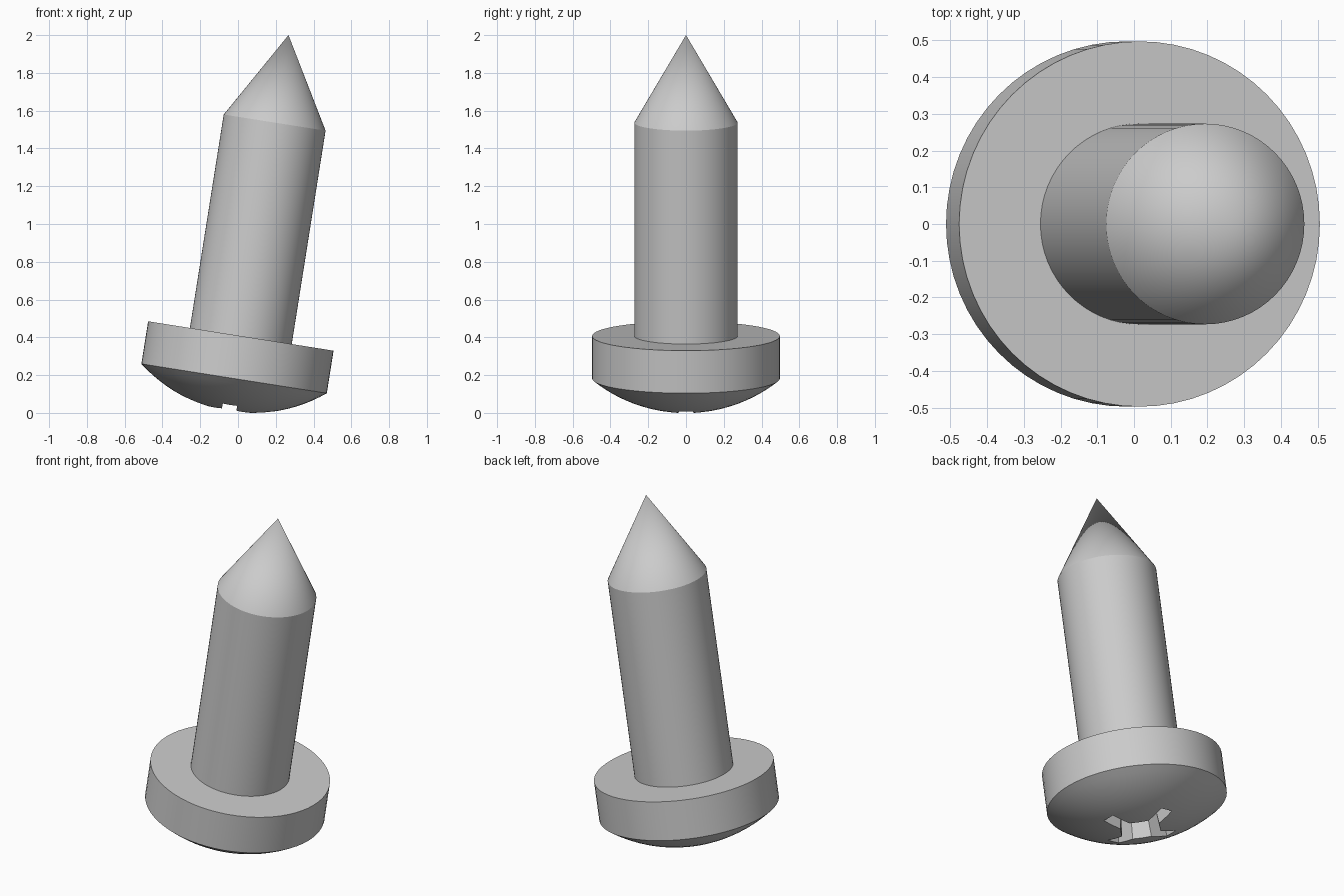
import bpy, bmesh, math
from mathutils import Matrix

if "Cube" in bpy.data.objects:
    bpy.data.objects.remove(bpy.data.objects["Cube"], do_unlink=True)

SIDES = 64
HEAD_R, RIM_H, DOME_H = 0.497, 0.228, 0.175
SHAFT_R, SHAFT_L, TIP_L = 0.273, 1.144, 0.469
# Local origin: centre of the head's flat face, screw leaning towards +x
POSE = Matrix.Translation((0.015, 0, 0.407)) @ Matrix.Rotation(math.radians(9), 4, 'Y')

steel = bpy.data.materials.new("grey steel")
steel.use_nodes = True
GREY = (0.6, 0.6, 0.6, 1)
steel.diffuse_color = GREY
steel.node_tree.nodes["Principled BSDF"].inputs["Base Color"].default_value = GREY


def finish(name, bm):
    bmesh.ops.recalc_face_normals(bm, faces=bm.faces[:])
    mesh = bpy.data.meshes.new(name)
    bm.to_mesh(mesh)
    bm.free()
    mesh.materials.append(steel)
    obj = bpy.data.objects.new(name, mesh)
    obj.matrix_world = POSE
    bpy.context.collection.objects.link(obj)
    return obj


def lathe(name, profile):
    """Spin (radius, height) points around the screw axis."""
    bm = bmesh.new()
    verts = [bm.verts.new((r, 0, z)) for r, z in profile]
    edges = [bm.edges.new(pair) for pair in zip(verts, verts[1:])]
    bmesh.ops.spin(bm, geom=verts + edges, cent=(0, 0, 0), axis=(0, 0, 1),
                   angle=math.tau, steps=SIDES, use_duplicate=False)
    bmesh.ops.remove_doubles(bm, verts=bm.verts[:], dist=0.0001)
    return finish(name, bm)


def smooth(obj):
    bpy.ops.object.select_all(action='DESELECT')
    obj.select_set(True)
    bpy.context.view_layer.objects.active = obj
    bpy.ops.object.shade_smooth_by_angle(angle=math.radians(25))


# Head: straight rim with a shallow spherical dome underneath
ball_r = (HEAD_R ** 2 + DOME_H ** 2) / (2 * DOME_H)
half_arc = math.asin(HEAD_R / ball_r)
RINGS = 12
profile = [(0, 0), (HEAD_R, 0)]
for i in range(RINGS + 1):
    a = half_arc * (1 - i / RINGS)
    profile.append((ball_r * math.sin(a), -RIM_H - DOME_H + ball_r * (1 - math.cos(a))))
head = lathe("head", profile)

# Shaft and pointed tip
shaft = lathe("shaft", [(0, -0.02), (SHAFT_R, -0.02), (SHAFT_R, SHAFT_L),
                        (0, SHAFT_L + TIP_L)])

# Cross-shaped drive recess with chamfered inner corners, narrowing inwards
ARM, HALF_W, CORNER = 0.24, 0.04, 0.115
arm = [(CORNER, -HALF_W), (ARM, -HALF_W), (ARM, HALF_W), (CORNER, HALF_W)]
outline = []
for k in range(4):
    c, s = round(math.cos(k * math.pi / 2)), round(math.sin(k * math.pi / 2))
    outline += [(c * x - s * y, s * x + c * y) for x, y in arm]
bottom = -RIM_H - DOME_H
bm = bmesh.new()
rings = [[bm.verts.new((x * f, y * f, z)) for x, y in outline]
         for f, z in ((1.03, bottom - 0.05), (0.8, bottom + 0.2))]
for ring in rings:
    bm.faces.new(ring)
for i in range(len(outline)):
    j = (i + 1) % len(outline)
    bm.faces.new((rings[0][i], rings[0][j], rings[1][j], rings[1][i]))
cutter = finish("recess_cutter", bm)
cutter.hide_render = True

cut = head.modifiers.new("drive_recess", 'BOOLEAN')
cut.operation = 'DIFFERENCE'
cut.solver = 'EXACT'
cut.object = cutter
bpy.context.view_layer.update()
bpy.ops.object.select_all(action='DESELECT')
head.select_set(True)
bpy.context.view_layer.objects.active = head
bpy.ops.object.modifier_apply(modifier=cut.name)
bpy.data.objects.remove(cutter, do_unlink=True)

for part in (head, shaft):
    smooth(part)
